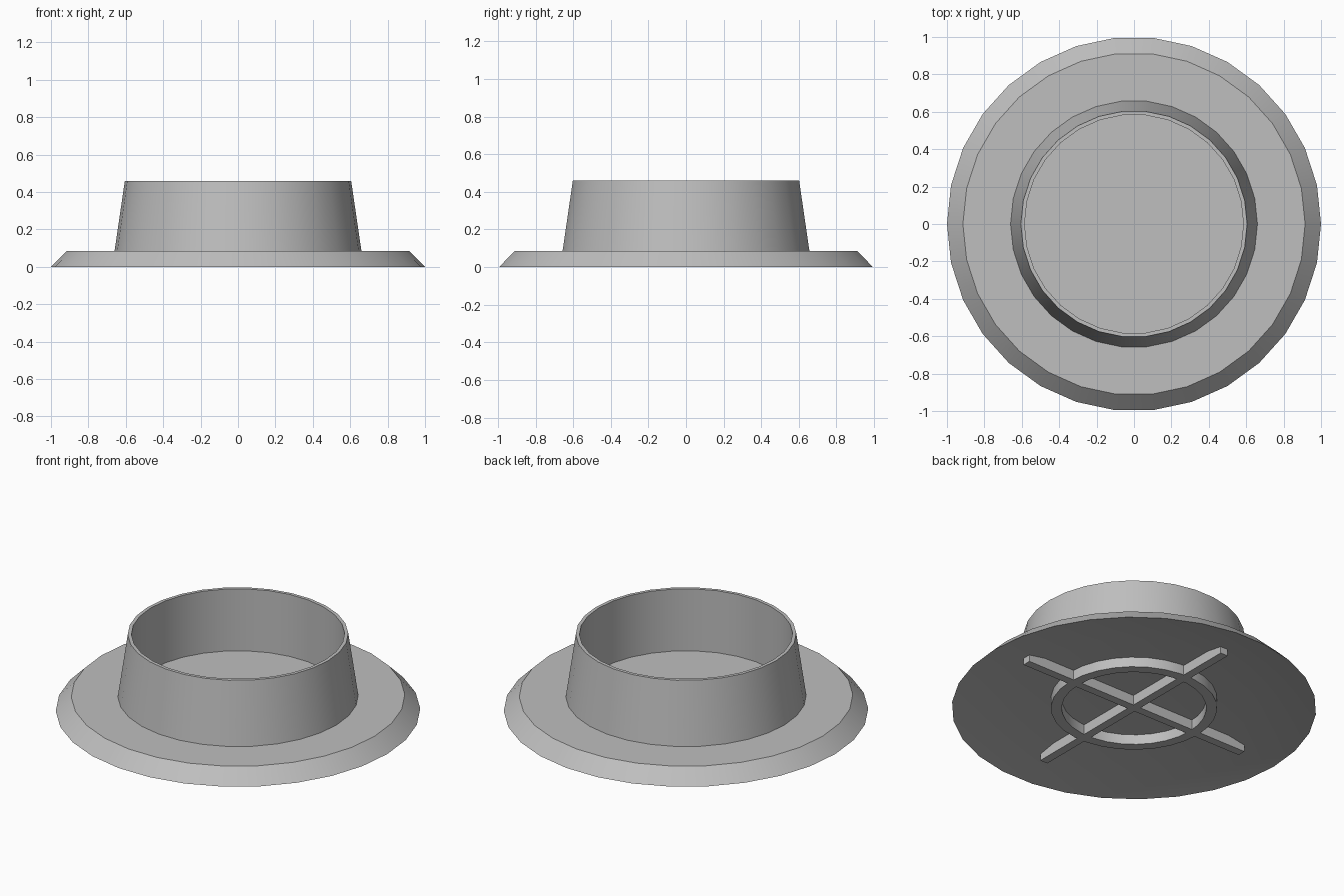
import bpy, bmesh, math
from mathutils import Matrix

cube = bpy.data.objects.get("Cube")
if cube:
    bpy.data.objects.remove(cube)

SIDES = 30

grey = bpy.data.materials.new("plain_grey")
grey.use_nodes = True
colour = (0.52, 0.52, 0.52, 1)
grey.diffuse_color = colour
grey.node_tree.nodes["Principled BSDF"].inputs["Base Color"].default_value = colour


def finish(name, bm):
    bmesh.ops.remove_doubles(bm, verts=bm.verts, dist=0.0001)
    bmesh.ops.recalc_face_normals(bm, faces=bm.faces)
    mesh = bpy.data.meshes.new(name)
    bm.to_mesh(mesh)
    bm.free()
    mesh.materials.append(grey)
    obj = bpy.data.objects.new(name, mesh)
    bpy.context.collection.objects.link(obj)
    bpy.ops.object.select_all(action='DESELECT')
    obj.select_set(True)
    bpy.context.view_layer.objects.active = obj
    bpy.ops.object.shade_smooth_by_angle(angle=math.radians(30))
    return obj


def lathe(name, profile, closed=False):
    """Turn a (radius, height) profile around the z axis."""
    bm = bmesh.new()
    verts = [bm.verts.new((r, 0, z)) for r, z in profile]
    pairs = list(zip(verts, verts[1:]))
    if closed:
        pairs.append((verts[-1], verts[0]))
    edges = [bm.edges.new(p) for p in pairs]
    bmesh.ops.spin(bm, geom=verts + edges, cent=(0, 0, 0), axis=(0, 0, 1),
                   angle=2 * math.pi, steps=SIDES, use_merge=True)
    return finish(name, bm)


# Sloped flange with a hollow underside, carrying an open tapered collar
lathe("flange_and_collar", [
    (0, 0.06), (0.66, 0.06), (1, 0), (0.915, 0.085), (0.66, 0.085),
    (0.605, 0.46), (0.585, 0.46), (0.585, 0.085), (0, 0.085)])

# Round stiffening rib underneath
lathe("ring_rib", [(0.397, 0), (0.456, 0), (0.456, 0.07), (0.397, 0.07)], closed=True)

# Crossed stiffening ribs underneath
for name, size in (("cross_rib_x", (1.54, 0.05, 0.065)),
                   ("cross_rib_y", (0.05, 1.54, 0.065))):
    bm = bmesh.new()
    bmesh.ops.create_cube(bm, size=1, matrix=Matrix.Translation((0, 0, size[2] / 2))
                          @ Matrix.Diagonal((*size, 1)))
    finish(name, bm)
